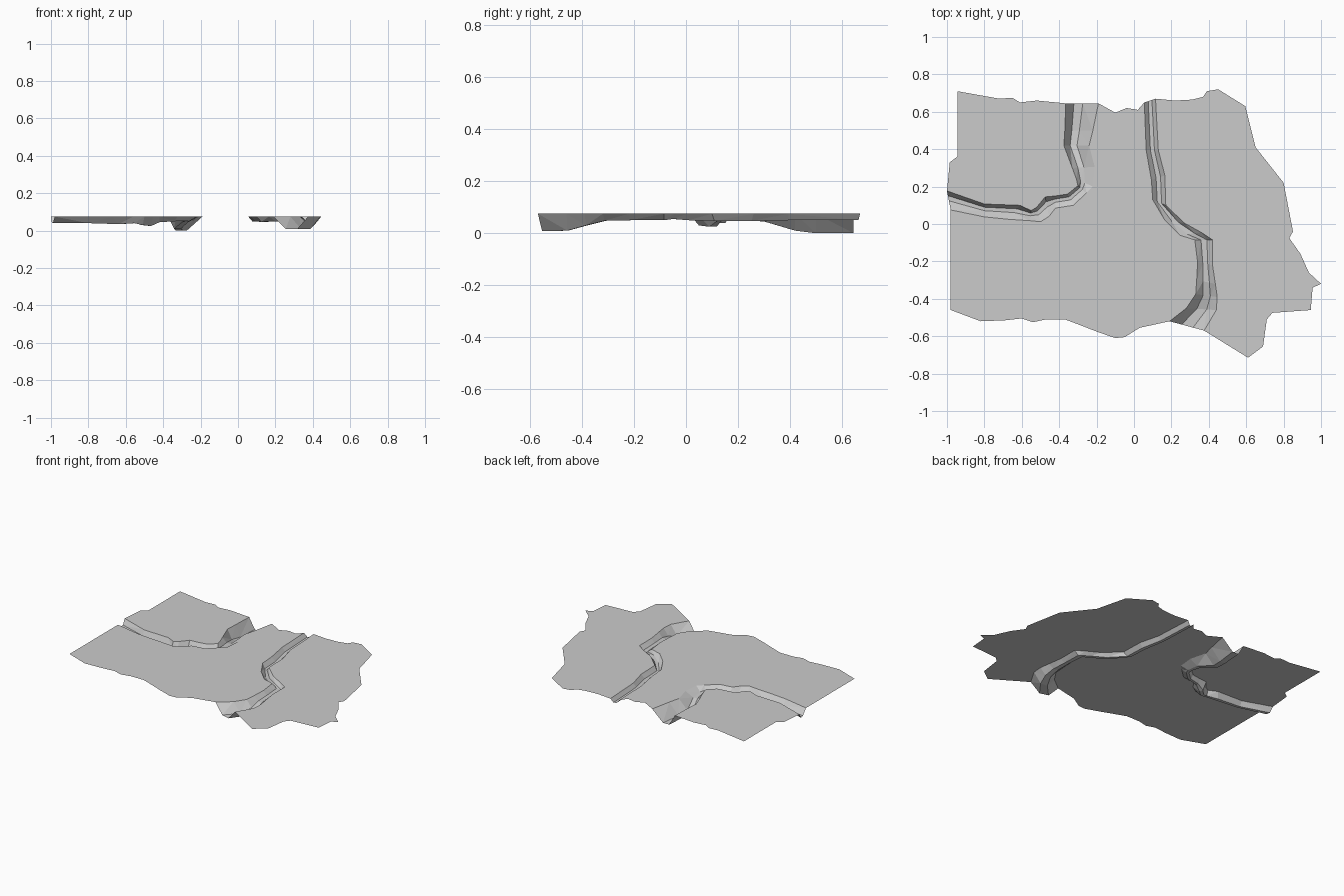
import bpy, bmesh

TOP = 0.075  # height of the flat ground

# River rows: left bank x, y, right bank x, y, bed height
WEST = [(-1, .177, -.98, .075, .04), (-.80, .107, -.80, .038, .04), (-.61, .10, -.67, .025, .035),
        (-.55, .072, -.56, .018, .04), (-.52, .09, -.50, .012, .03), (-.475, .145, -.455, .04, .025),
        (-.42, .15, -.42, .085, .045), (-.355, .16, -.325, .10, .05), (-.30, .205, -.255, .165, .052),
        (-.308, .24, -.22, .20, .05), (-.33, .30, -.21, .305, .045), (-.375, .42, -.24, .42, .01),
        (-.37, .50, -.22, .50, 0), (-.365, .645, -.19, .645, 0)]
EAST = [(.055, .65, .115, .67, .05), (.065, .395, .13, .395, .05), (.093, .235, .165, .26, .047),
        (.10, .13, .17, .10, .047), (.165, .02, .27, .005, .05), (.245, -.06, .36, -.045, .055),
        (.325, -.085, .42, -.085, .05), (.34, -.205, .42, -.22, .05), (.335, -.30, .435, -.32, .048),
        (.33, -.375, .445, -.39, .03), (.28, -.45, .44, -.46, .01), (.19, -.52, .375, -.57, .008)]

# Outer outlines of the three plates, between the river ends
NORTHWEST_RIM = [(-.985, .33), (-.945, .36), (-.945, .71), (-.72, .67), (-.65, .675),
                 (-.61, .65), (-.52, .66)]
SOUTH_RIM = [(-.98, -.46), (-.82, -.52), (-.69, -.515), (-.6, -.505), (-.54, -.525), (-.47, -.51),
             (-.37, -.51), (-.29, -.54), (-.2, -.575), (-.1, -.61), (-.05, -.605), (.03, -.555)]
NORTH_RIM = [(.02, .61), (-.04, .62), (-.1, .595)]
EAST_RIM = [(.22, .66), (.31, .665), (.37, .68), (.39, .71), (.45, .72), (.595, .63), (.65, .41),
            (.8, .22), (.85, -.04), (.83, -.075), (.89, -.16), (.935, -.26), (1, -.32),
            (.955, -.34), (.945, -.46), (.74, -.475), (.71, -.51), (.69, -.655), (.61, -.715)]


def finish(name, bm):
    for f in bm.faces:
        f.normal_update()
        if f.normal.z < 0:
            f.normal_flip()
    bmesh.ops.triangulate(bm, faces=bm.faces[:], ngon_method='EAR_CLIP')
    mesh = bpy.data.meshes.new(name)
    bm.to_mesh(mesh)
    bm.free()
    bpy.context.collection.objects.link(bpy.data.objects.new(name, mesh))


def plate(name, outline):
    bm = bmesh.new()
    bm.faces.new([bm.verts.new((x, y, TOP)) for x, y in outline])
    finish(name, bm)


def river(name, rows, bed):
    """Sweep a trapezoid section; bed = fractions across where the floor starts and ends."""
    bm = bmesh.new()
    prev = None
    for lx, ly, rx, ry, z in rows:
        section = [(0, TOP), (bed[0], z), (bed[1], z), (1, TOP)]
        ring = [bm.verts.new((lx + (rx - lx) * t, ly + (ry - ly) * t, h)) for t, h in section]
        if prev:
            for i in range(3):
                bm.faces.new((prev[i], prev[i + 1], ring[i + 1], ring[i]))
        prev = ring
    finish(name, bm)


def bank(rows, side):
    return [r[side * 2:side * 2 + 2] for r in rows]


# Flat ground plates share the river bank lines
plate("northwest_ground", NORTHWEST_RIM + bank(WEST, 0)[::-1])
plate("middle_ground", SOUTH_RIM + bank(EAST, 0)[::-1] + NORTH_RIM + bank(WEST, 1)[::-1])
plate("east_ground", EAST_RIM + bank(EAST, 1)[::-1])

# Sunken river beds
river("west_river_bed", WEST, (.25, .52))
river("east_river_bed", EAST, (.35, .68))
